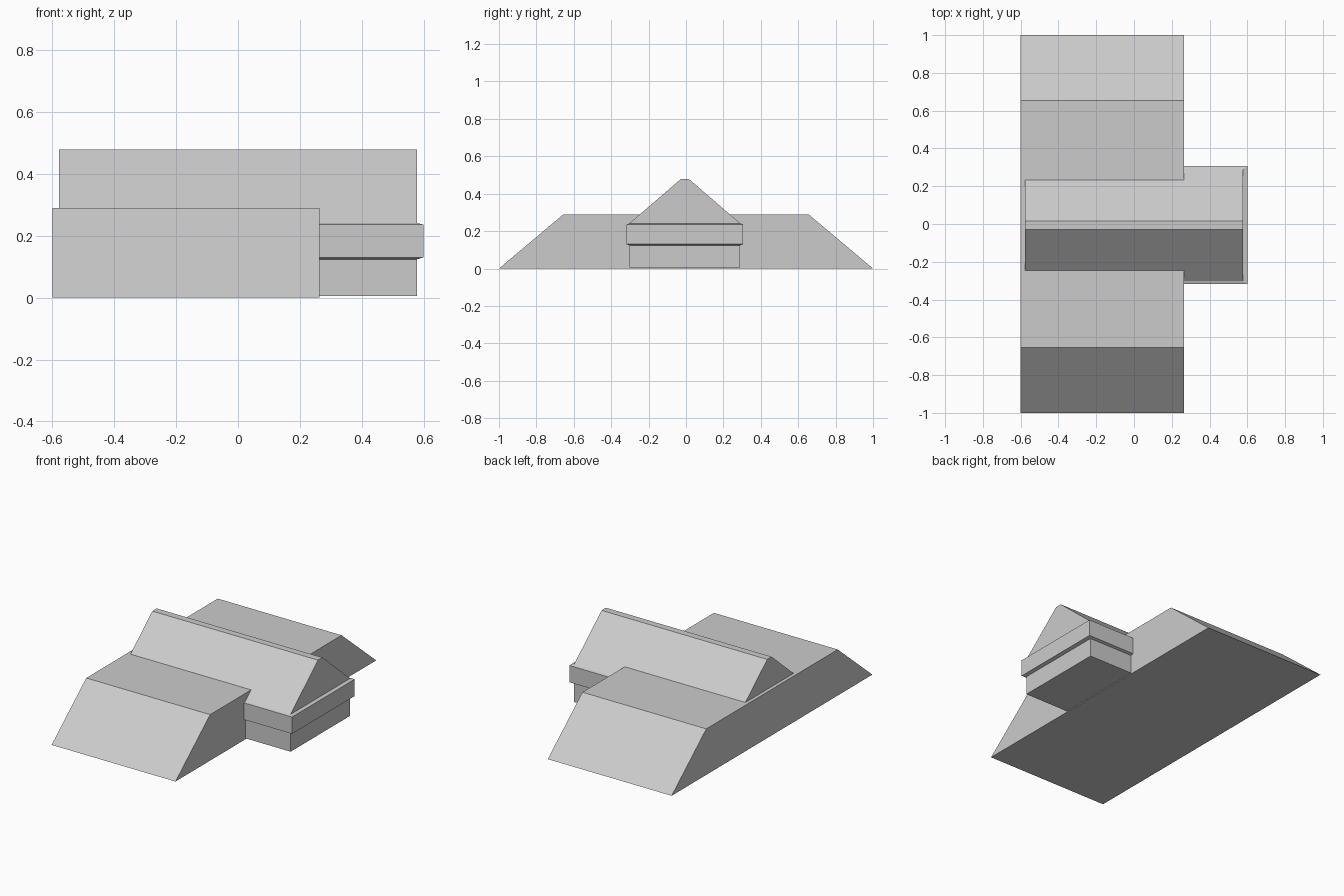
import bpy
import bmesh

if "Cube" in bpy.data.objects:
    bpy.data.objects.remove(bpy.data.objects["Cube"])


def loft(name, rings):
    """Closed solid skinned through matching rings of points."""
    bm = bmesh.new()
    loops = [[bm.verts.new(p) for p in ring] for ring in rings]
    for a, b in zip(loops, loops[1:]):
        for i in range(len(a)):
            j = (i + 1) % len(a)
            bm.faces.new((a[i], a[j], b[j], b[i]))
    bm.faces.new(loops[0][::-1])
    bm.faces.new(loops[-1])
    bmesh.ops.recalc_face_normals(bm, faces=bm.faces)
    mesh = bpy.data.meshes.new(name)
    bm.to_mesh(mesh)
    bm.free()
    obj = bpy.data.objects.new(name, mesh)
    bpy.context.collection.objects.link(obj)
    return obj


def rectangle(hx, hy, z, cy):
    return [(sx * hx, cy + sy * hy, z)
            for sx, sy in ((-1, -1), (1, -1), (1, 1), (-1, 1))]


# Wide block with a sloped ramp at both ends
ramp_profile = [(-1, 0), (1, 0), (0.655, 0.29), (-0.655, 0.29)]
loft("double_ramp", [[(x, y, z) for y, z in ramp_profile] for x in (-0.6, 0.264)])

# Crossing ridge: lower wall, projecting band with slim lips, pitched roof
# Each level is half length, half width, height
levels = [
    (0.578, 0.295, 0.005),
    (0.578, 0.295, 0.124),
    (0.6, 0.312, 0.130),
    (0.6, 0.312, 0.236),
    (0.578, 0.297, 0.241),
    (0.578, 0.022, 0.478),
]
loft("gabled_ridge", [rectangle(hx, hy, z, -0.006) for hx, hy, z in levels])
